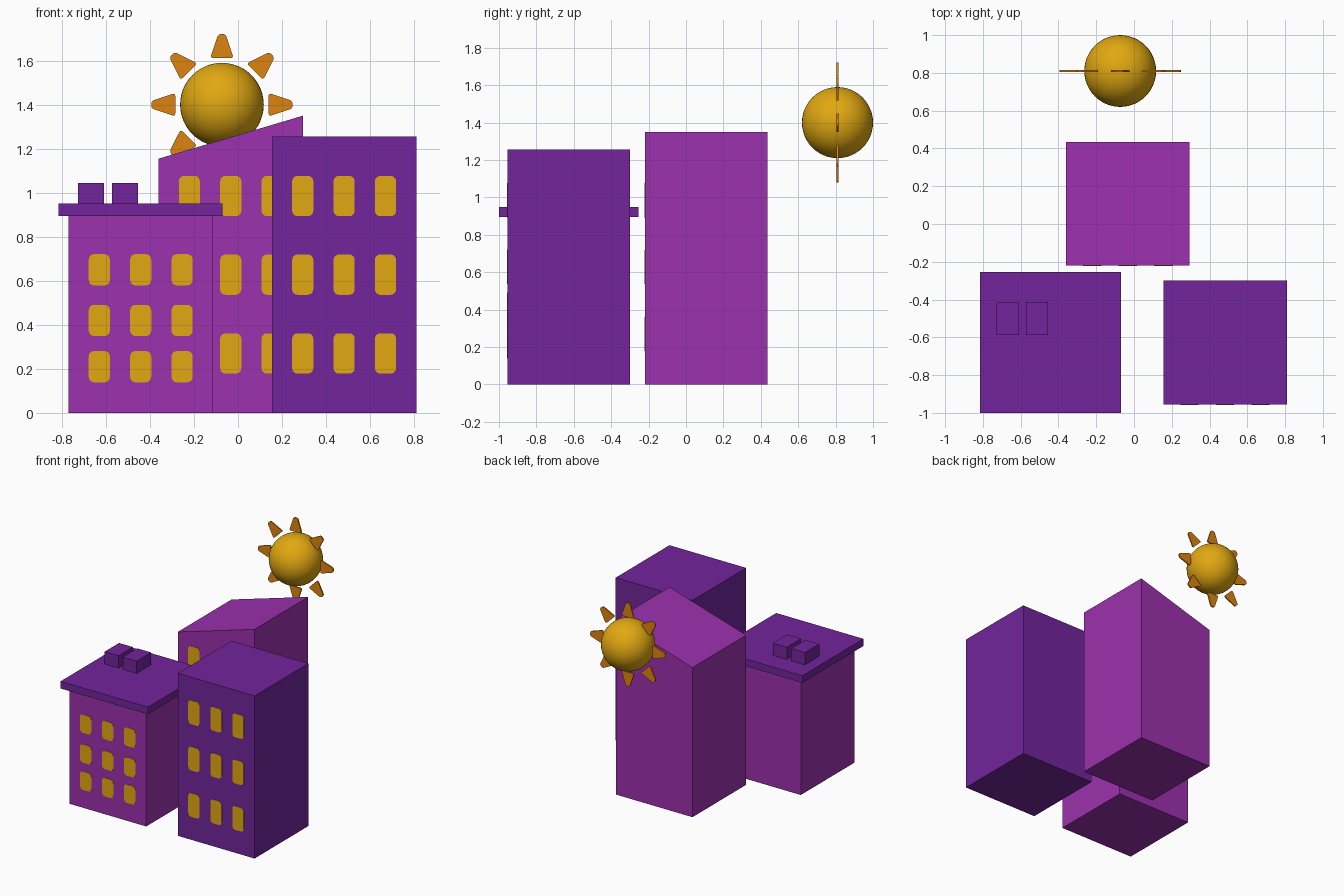
import bpy, bmesh, math
from mathutils import Matrix, Vector

if "Cube" in bpy.data.objects:
    bpy.data.objects.remove(bpy.data.objects["Cube"])


def material(name, rgb):
    # sRGB 0-255 to linear
    lin = [((c / 255 + 0.055) / 1.055) ** 2.4 if c > 10 else c / 255 / 12.92 for c in rgb]
    m = bpy.data.materials.new(name)
    m.diffuse_color = (*lin, 1)
    m.use_nodes = True
    m.node_tree.nodes["Principled BSDF"].inputs["Base Color"].default_value = m.diffuse_color
    return m


PURPLE = material("light purple", (156, 49, 174))
DARK = material("dark purple", (114, 37, 156))
YELLOW = material("yellow", (225, 168, 17))
ORANGE = material("orange", (222, 132, 16))


def add(name, bm, mat):
    bmesh.ops.recalc_face_normals(bm, faces=bm.faces[:])
    mesh = bpy.data.meshes.new(name)
    bm.to_mesh(mesh)
    bm.free()
    mesh.materials.append(mat)
    ob = bpy.data.objects.new(name, mesh)
    bpy.context.collection.objects.link(ob)
    return ob


def prism(name, pts, y0, y1, mat, radius=0, matrix=None):
    """Extrude an (x, z) outline from y0 to y1, optionally with rounded corners."""
    bm = bmesh.new()
    bm.faces.new([bm.verts.new((x, y0, z)) for x, z in pts])
    if radius:
        bmesh.ops.bevel(bm, geom=bm.verts[:], offset=radius, segments=4,
                        profile=0.5, affect='VERTICES', clamp_overlap=True)
    ext = bmesh.ops.extrude_face_region(bm, geom=bm.faces[:])
    bmesh.ops.translate(bm, vec=(0, y1 - y0, 0),
                        verts=[g for g in ext["geom"] if isinstance(g, bmesh.types.BMVert)])
    if matrix:
        bm.transform(matrix)
    return add(name, bm, mat)


def box(name, x0, x1, y0, y1, z0, z1, mat, radius=0):
    return prism(name, [(x0, z0), (x1, z0), (x1, z1), (x0, z1)], y0, y1, mat, radius)


def windows(name, cx, front, rows, height):
    for z in rows:
        for i in (-1, 0, 1):
            x = cx + i * 0.188
            box(name, x - 0.048, x + 0.048, front - 0.003, front + 0.003,
                z - height / 2, z + height / 2, YELLOW, 0.024)


# Low building with overhanging roof and two roof boxes
box("low_building", -0.77, -0.115, -0.955, -0.30, 0, 0.895, PURPLE)
box("low_roof_slab", -0.815, -0.07, -1.0, -0.255, 0.895, 0.95, DARK)
for x in (-0.727, -0.572):
    box("roof_box", x, x + 0.118, -0.587, -0.412, 0.95, 1.045, DARK)
windows("low_window", -0.442, -0.955, (0.65, 0.42, 0.21), 0.142)

# Rear building with slanted roof
prism("slanted_building", [(-0.36, 0), (0.295, 0), (0.295, 1.35), (-0.36, 1.155)],
      -0.22, 0.435, PURPLE)
windows("slanted_window", -0.033, -0.22, (0.985, 0.628, 0.27), 0.183)

# Tall flat-roofed building
box("tall_building", 0.155, 0.81, -0.955, -0.30, 0, 1.255, DARK)
windows("tall_window", 0.482, -0.955, (0.985, 0.628, 0.27), 0.183)

# Sun ball
centre = Vector((-0.073, 0.81, 1.40))
bm = bmesh.new()
bmesh.ops.create_uvsphere(bm, u_segments=48, v_segments=24, radius=0.19)
bm.transform(Matrix.Translation(centre))
for f in bm.faces:
    f.smooth = True
add("sun", bm, YELLOW)

# Eight flat rays around the sun
for i in range(8):
    turn = Matrix.Translation(centre) @ Matrix.Rotation(i * math.pi / 4, 4, 'Y')
    prism("sun_ray", [(-0.053, 0.212), (0.053, 0.212), (0.017, 0.321), (-0.017, 0.321)],
          -0.005, 0.005, ORANGE, 0.013, turn)
